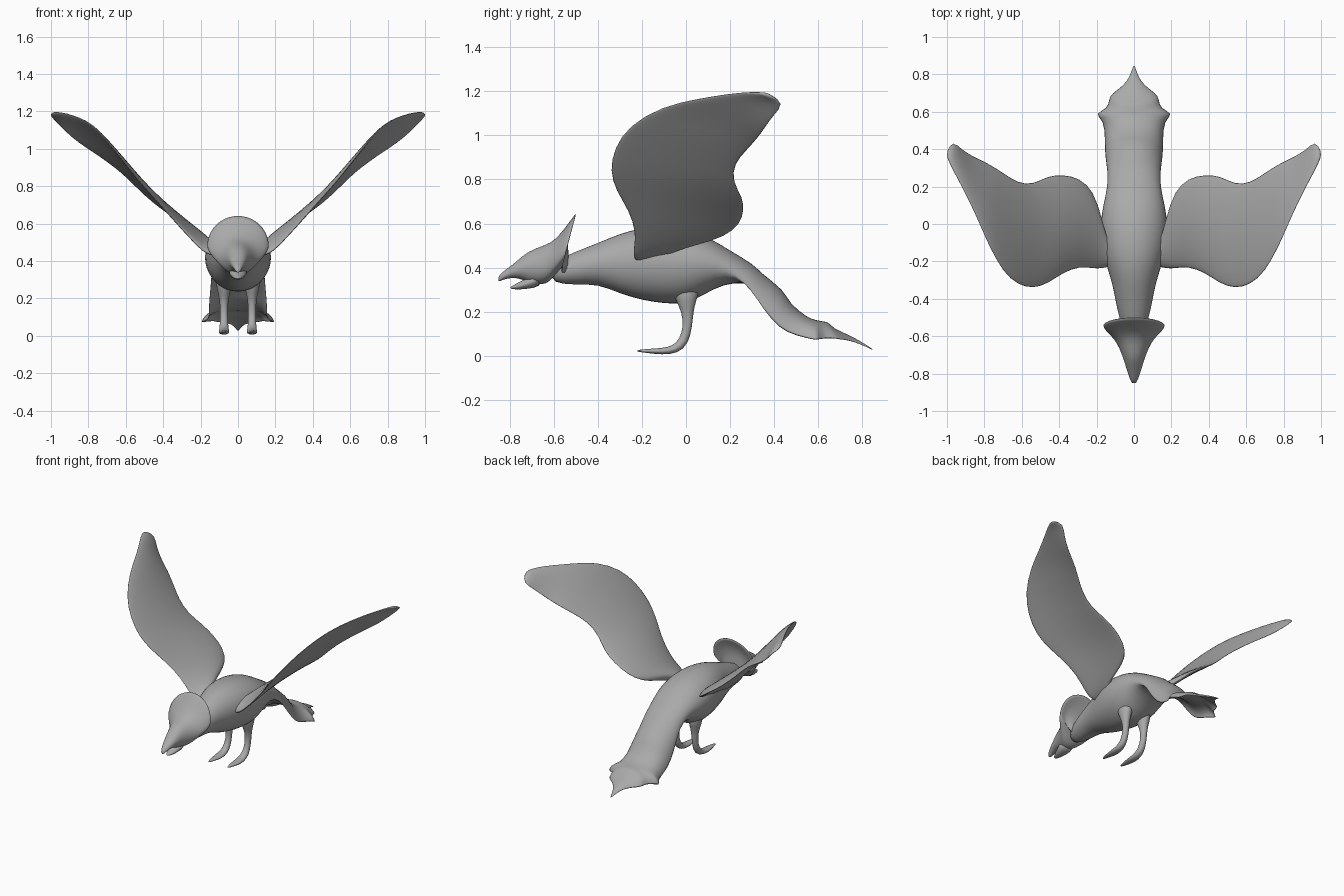
import bpy
import bmesh
from math import sin, cos, pi
from mathutils import Vector

default_cube = bpy.data.objects.get("Cube")
if default_cube:
    bpy.data.objects.remove(default_cube)

SIDES = 20

# Single plumage colour
grey = bpy.data.materials.new("plain grey")
grey.use_nodes = True
shade = (0.40, 0.40, 0.40, 1.0)
grey.diffuse_color = shade
grey.node_tree.nodes["Principled BSDF"].inputs["Base Color"].default_value = shade


def skin(name, rings, mirrored=False):
    """Join a row of closed rings into one smooth solid."""
    bm = bmesh.new()
    rows = [[bm.verts.new(point) for point in ring] for ring in rings]
    for near, far in zip(rows, rows[1:]):
        for i in range(SIDES):
            j = (i + 1) % SIDES
            bm.faces.new((near[i], near[j], far[j], far[i]))
    bm.faces.new(rows[0])
    bm.faces.new(rows[-1])
    bmesh.ops.recalc_face_normals(bm, faces=bm.faces)
    mesh = bpy.data.meshes.new(name)
    bm.to_mesh(mesh)
    bm.free()
    mesh.materials.append(grey)
    for face in mesh.polygons:
        face.use_smooth = True
    part = bpy.data.objects.new(name, mesh)
    bpy.context.collection.objects.link(part)
    if mirrored:
        mirror = part.modifiers.new("other side", "MIRROR")
        mirror.use_mirror_merge = False
    rounding = part.modifiers.new("rounding", "SUBSURF")
    rounding.levels = rounding.render_levels = 1
    return part


def oval(upper_y, upper_z, lower_y, lower_z, half_width, arch=0.0, side=0.0):
    """Ring between an upper and a lower point.

    A positive arch hollows the underside, a negative one lifts the widest line.
    """
    upper, lower = Vector((side, upper_y, upper_z)), Vector((side, lower_y, lower_z))
    middle, rise = (upper + lower) / 2, (upper - lower) / 2
    ring = []
    for i in range(SIDES):
        angle = 2 * pi * i / SIDES
        height = abs(sin(angle))
        if sin(angle) >= 0:
            level = (1 + arch) * height - arch
        else:
            level = -arch - height * (1 - arch - 1.5 * max(arch, 0))
        ring.append(middle + rise * level + Vector((half_width * cos(angle), 0, 0)))
    return ring


# Neck, body and the hollow fan tail with ridges and pointed corners
body_sections = [
    (-.62, .42, -.62, .33, .04), (-.5, .475, -.5, .32, .082),
    (-.4, .512, -.4, .325, .101), (-.3, .557, -.3, .28, .122),
    (-.2, .583, -.2, .25, .157, -.08), (-.1, .586, -.1, .234, .177, -.1),
    (0, .573, 0, .231, .182, -.1), (.1, .543, .08, .275, .17, -.05),
    (.2, .478, .17, .325, .145), (.31, .415, .25, .3, .142, .4),
    (.333, .383, .32, .22, .15, .7), (.45, .298, .38, .14, .158, .9),
    (.468, .24, .45, .084, .158, .9), (.555, .172, .555, .069, .162, 1),
    (.59, .164, .59, .062, .22, 1), (.613, .158, .615, .07, .142, 1),
    (.65, .154, .67, .073, .135, 1), (.663, .127, .7, .069, .122, 1),
    (.74, .095, .74, .065, .055, .8), (.79, .067, .79, .047, .021, .5),
    (.85, .03, .85, .023, .004),
]
skin("body_and_tail", [oval(*section) for section in body_sections])

# Upper beak widening into the flared crest, then folding back to the neck
head_sections = [
    (-.853, .355, -.851, .335, .008), (-.842, .375, -.842, .34, .018),
    (-.79, .41, -.79, .358, .036), (-.735, .46, -.74, .345, .052),
    (-.69, .487, -.7, .325, .066), (-.61, .512, -.65, .32, .095),
    (-.57, .555, -.62, .335, .125), (-.535, .6, -.595, .35, .154, .1),
    (-.495, .657, -.575, .36, .172, .15), (-.5, .635, -.57, .365, .157, .15),
    (-.545, .55, -.575, .36, .1), (-.53, .46, -.53, .34, .07),
]
skin("head_and_crest", [oval(*section) for section in head_sections])

# Lower beak
jaw_sections = [
    (-.8, .312, -.797, .304, .008), (-.775, .325, -.77, .3, .022),
    (-.74, .342, -.73, .302, .037), (-.65, .4, -.65, .312, .062),
]
skin("lower_beak", [oval(*section) for section in jaw_sections])

# Thigh, shank and forward hooked claw
leg_sections = [
    (-.075, .33, .075, .33, .052), (-.042, .24, .043, .24, .036),
    (-.02, .2, .034, .2, .024), (-.012, .13, .028, .13, .02),
    (-.03, .075, .012, .055, .022), (-.06, .045, -.035, .01, .026),
    (-.11, .034, -.11, .004, .03), (-.17, .032, -.17, .012, .02),
    (-.225, .026, -.225, .018, .006),
]
skin("legs", [oval(*section, side=.075) for section in leg_sections], mirrored=True)

# Wing outline: span, then leading and trailing edge as depth and height
wing_sections = [
    (.08, -.22, .43, -.1, .43), (.16, -.235, .44, -.1, .465),
    (.19, -.24, .462, .07, .512), (.22, -.24, .488, .18, .542),
    (.29, -.23, .56, .25, .597), (.38, -.263, .66, .267, .66),
    (.46, -.323, .75, .263, .715), (.54, -.35, .84, .215, .79),
    (.62, -.33, .943, .222, .87), (.7, -.264, 1.045, .277, .93),
    (.78, -.113, 1.133, .327, .985), (.85, .057, 1.168, .357, 1.03),
    (.92, .2, 1.19, .397, 1.09), (.97, .29, 1.197, .45, 1.145),
    (1, .36, 1.192, .385, 1.18),
]
outward = Vector((-.7, 0, .7))


def blade(span, lead_y, lead_z, trail_y, trail_z):
    """Thin cambered section, thickest at the shoulder."""
    lead, trail = Vector((span, lead_y, lead_z)), Vector((span, trail_y, trail_z))
    thickness = .012 + .035 * max(0, 1 - span / .6) ** 2
    camber = .022 * min(1, (1.02 - span) * 4)
    ring = []
    for i in range(SIDES):
        angle = 2 * pi * i / SIDES
        across = (1 - cos(angle)) / 2
        lift = thickness * sin(angle) + camber * sin(angle) ** 2
        ring.append(lead.lerp(trail, across) + outward * lift)
    return ring


skin("wings", [blade(*section) for section in wing_sections], mirrored=True)
